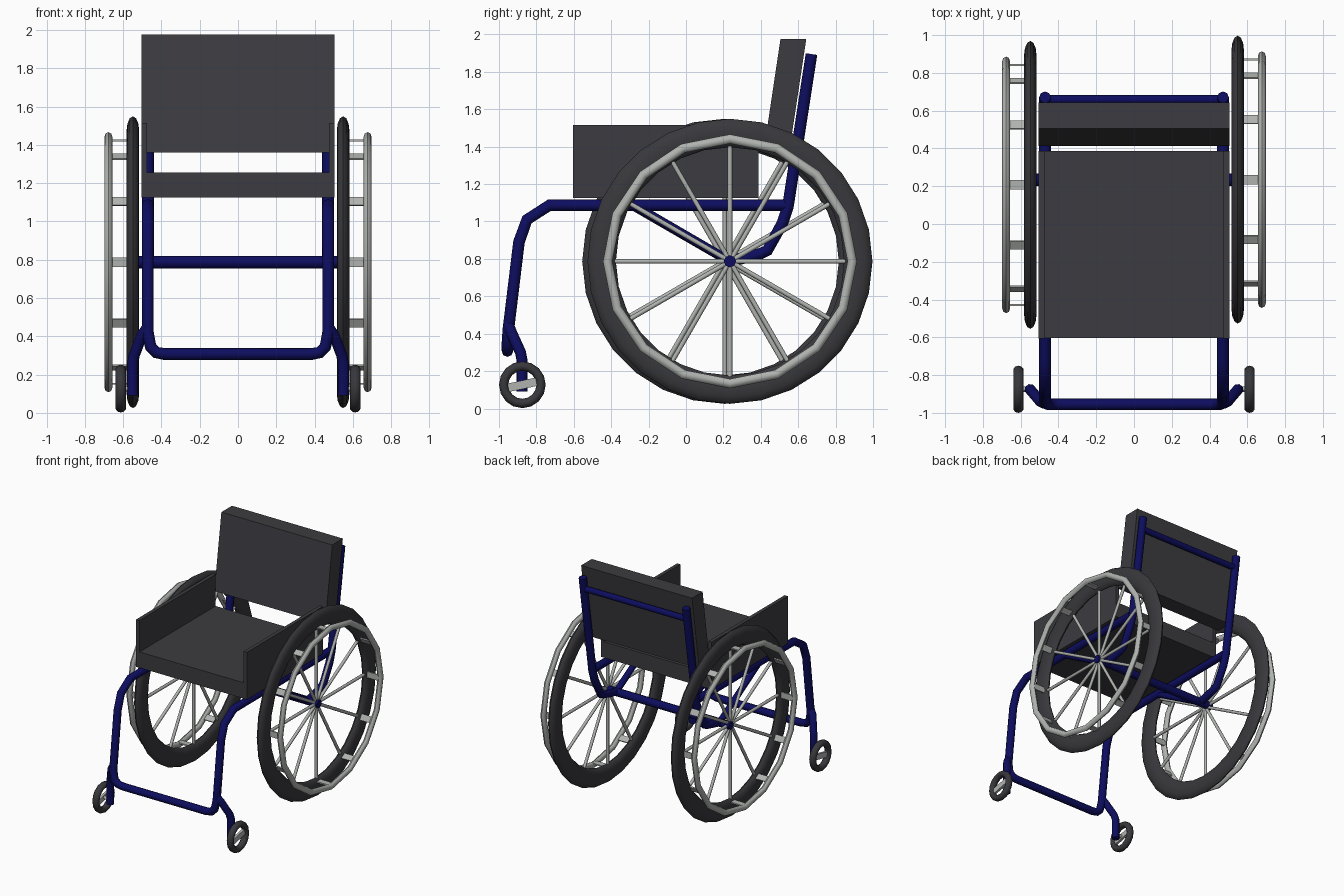
import bpy, bmesh, math
from mathutils import Vector, Matrix

if "Cube" in bpy.data.objects:
    bpy.data.objects.remove(bpy.data.objects["Cube"])


def material(name, rgb):
    m = bpy.data.materials.new(name)
    m.diffuse_color = (*rgb, 1)
    m.use_nodes = True
    m.node_tree.nodes["Principled BSDF"].inputs["Base Color"].default_value = m.diffuse_color
    return m


FABRIC = material("dark grey fabric", (0.045, 0.045, 0.052))
RUBBER = material("black rubber", (0.040, 0.039, 0.045))
BLUE = material("navy paint", (0.004, 0.004, 0.115))
METAL = material("light grey metal", (0.43, 0.45, 0.43))


def finish(name, bm, mat, smooth=False):
    bmesh.ops.recalc_face_normals(bm, faces=bm.faces)
    me = bpy.data.meshes.new(name)
    bm.to_mesh(me)
    bm.free()
    me.materials.append(mat)
    ob = bpy.data.objects.new(name, me)
    bpy.context.collection.objects.link(ob)
    if smooth:
        bpy.ops.object.select_all(action='DESELECT')
        ob.select_set(True)
        bpy.context.view_layer.objects.active = ob
        bpy.ops.object.shade_smooth_by_angle(angle=math.radians(50))
    return ob


def slab(name, profile, x0, x1, mat):
    """Side profile of (y, z) points, extruded along x."""
    bm = bmesh.new()
    f = bm.faces.new([bm.verts.new((x0, y, z)) for y, z in profile])
    r = bmesh.ops.extrude_face_region(bm, geom=[f])
    bmesh.ops.translate(bm, vec=(x1 - x0, 0, 0),
                        verts=[v for v in r['geom'] if isinstance(v, bmesh.types.BMVert)])
    return finish(name, bm, mat)


def tube(name, pts, radius, mat):
    """Round tube along a path of points."""
    cu = bpy.data.curves.new(name, 'CURVE')
    cu.dimensions = '3D'
    cu.bevel_depth = radius
    cu.bevel_resolution = 2
    cu.use_fill_caps = True
    sp = cu.splines.new('POLY')
    sp.points.add(len(pts) - 1)
    for p, co in zip(sp.points, pts):
        p.co = (*co, 1)
    cu.materials.append(mat)
    ob = bpy.data.objects.new(name, cu)
    bpy.context.collection.objects.link(ob)
    return ob


def ring(name, centre, major, half_r, half_x, seg, mat, sides=10):
    """Wheel ring around the x axis with an oval cross-section."""
    bm = bmesh.new()
    rows = []
    for i in range(seg):
        a = 2 * math.pi * i / seg
        row = []
        for j in range(sides):
            b = 2 * math.pi * j / sides
            r = major + half_r * math.cos(b)
            row.append(bm.verts.new((centre[0] + half_x * math.sin(b),
                                     centre[1] + r * math.sin(a),
                                     centre[2] + r * math.cos(a))))
        rows.append(row)
    for i in range(seg):
        p, q = rows[i], rows[(i + 1) % seg]
        for j in range(sides):
            k = (j + 1) % sides
            bm.faces.new((p[j], p[k], q[k], q[j]))
    return finish(name, bm, mat, True)


def boxes(name, transforms, mat):
    bm = bmesh.new()
    for m in transforms:
        bmesh.ops.create_cube(bm, size=1, matrix=m)
    return finish(name, bm, mat)


def box_at(loc, angle, size):
    return Matrix.Translation(loc) @ Matrix.Rotation(angle, 4, 'X') @ Matrix.Diagonal((*size, 1))


# Seat, side panels and leaning backrest
slab("seat", [(-0.603, 1.125), (0.387, 1.125), (0.387, 1.255), (-0.603, 1.255)], -0.475, 0.475, FABRIC)
slab("backrest", [(0.413, 1.36), (0.55, 1.36), (0.643, 1.975), (0.505, 1.975)], -0.505, 0.505, FABRIC)
for s, side in ((1, "right"), (-1, "left")):
    slab(side + "_side_panel", [(-0.605, 1.125), (0.387, 1.125), (0.387, 1.515), (-0.605, 1.515)],
         s * 0.475, s * 0.505, FABRIC)

# Front frame: both rails and legs in one bent tube, joined by the foot bar
R = 0.031
X = 0.471
half = [(X, 0.53, 1.087), (X, -0.73, 1.087), (X, -0.85, 1.01), (X, -0.893, 0.89),
        (X, -0.95, 0.42), (X - 0.015, -0.955, 0.345), (X - 0.045, -0.955, 0.315), (X - 0.09, -0.955, 0.307)]
tube("front_frame", half + [(-x, y, z) for x, y, z in reversed(half)], R, BLUE)

# Axle and push bar across the back
tube("axle", [(-0.575, 0.235, 0.787), (0.575, 0.235, 0.787)], 0.033, BLUE)
tube("back_cross_bar", [(-X, 0.657, 1.80), (X, 0.657, 1.80)], 0.025, BLUE)

for s, side in ((1, "right"), (-1, "left")):
    # Back post bending down to the axle, and the strut up to the rail
    tube(side + "_back_post", [(s * X, 0.671, 1.895), (s * X, 0.545, 1.08), (s * X, 0.515, 0.99),
                               (s * X, 0.435, 0.845), (s * X, 0.39, 0.825), (s * X, 0.235, 0.787)], R, BLUE)
    tube(side + "_strut", [(s * X, 0.235, 0.787), (s * X, -0.26, 1.075)], 0.025, BLUE)

    # Caster fork, axle, tyre and flat spoke bar
    tube(side + "_caster_fork", [(s * X, -0.95, 0.45), (s * 0.50, -0.935, 0.41), (s * 0.542, -0.885, 0.30),
                                 (s * 0.55, -0.877, 0.26), (s * 0.55, -0.877, 0.09)], 0.03, BLUE)
    c = (s * 0.612, -0.875, 0.127)
    tube(side + "_caster_axle", [(s * 0.55, c[1], c[2]), (s * 0.615, c[1], c[2])], 0.014, METAL)
    ring(side + "_caster_tyre", c, 0.1, 0.025, 0.028, 16, RUBBER)
    boxes(side + "_caster_bar", [box_at(c, math.radians(12), (0.02, 0.16, 0.045))], METAL)

    # Main wheel: tyre, push rim, spokes and rim tabs
    cy = 0.235 if s > 0 else 0.207
    c = Vector((s * 0.549, cy, 0.787))
    ring(side + "_tyre", c, 0.686, 0.076, 0.033, 28, RUBBER, 12)
    ring(side + "_push_rim", (s * 0.677, cy, 0.787), 0.654, 0.025, 0.021, 16, METAL, 8)
    bm = bmesh.new()
    tabs = []
    for i in range(12):
        rot = Matrix.Rotation(math.radians(30 * i), 4, 'X')
        bmesh.ops.create_cone(bm, cap_ends=True, segments=8, radius1=0.0125, radius2=0.0125, depth=0.62,
                              matrix=Matrix.Translation(c) @ rot @ Matrix.Translation((0, 0, 0.32)))
        pos = Vector((s * 0.615, cy, 0.787)) + rot @ Vector((0, 0, 0.635))
        tabs.append(box_at(pos, math.radians(30 * i), (0.12, 0.05, 0.01)))
    finish(side + "_spokes", bm, METAL, True)
    boxes(side + "_rim_tabs", tabs, METAL)
